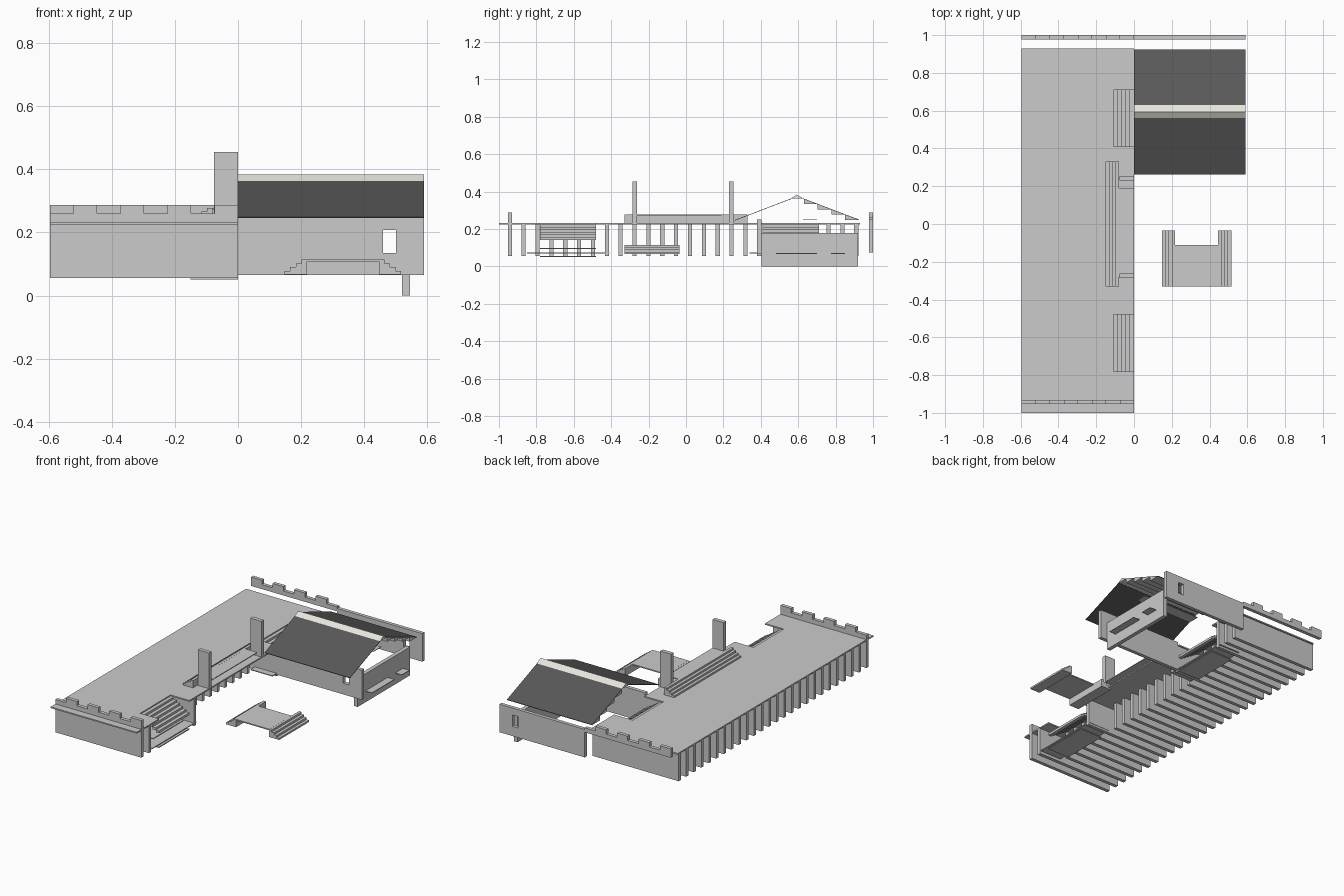
import bpy, bmesh

if "Cube" in bpy.data.objects:
    bpy.data.objects.remove(bpy.data.objects["Cube"])

light = bpy.data.materials.new("ridge_light")
light.diffuse_color = (0.8, 0.78, 0.72, 1)
light.use_nodes = True
light.node_tree.nodes["Principled BSDF"].inputs["Base Color"].default_value = light.diffuse_color
dark = bpy.data.materials.new("roof_dark")
dark.diffuse_color = (0.1, 0.1, 0.1, 1)
dark.use_nodes = True
dark.node_tree.nodes["Principled BSDF"].inputs["Base Color"].default_value = dark.diffuse_color


def finish(name, bm, mat=None):
    bmesh.ops.recalc_face_normals(bm, faces=bm.faces)
    me = bpy.data.meshes.new(name)
    bm.to_mesh(me)
    bm.free()
    ob = bpy.data.objects.new(name, me)
    if mat:
        me.materials.append(mat)
    bpy.context.collection.objects.link(ob)
    return ob


def boxes(name, items, mat=None):
    """One object from boxes given as (x0, x1, y0, y1, z0, z1)."""
    bm = bmesh.new()
    for x0, x1, y0, y1, z0, z1 in items:
        vs = bmesh.ops.create_cube(bm, size=1)["verts"]
        for v in vs:
            v.co.x = x1 if v.co.x > 0 else x0
            v.co.y = y1 if v.co.y > 0 else y0
            v.co.z = z1 if v.co.z > 0 else z0
    return finish(name, bm, mat)


def prism(name, profile, x0, x1, mat=None):
    """Extrude a (y, z) profile along x."""
    bm = bmesh.new()
    f = bm.faces.new([bm.verts.new((x0, y, z)) for y, z in profile])
    ext = bmesh.ops.extrude_face_region(bm, geom=[f])["geom"]
    for v in ext:
        if isinstance(v, bmesh.types.BMVert):
            v.co.x = x1
    return finish(name, bm, mat)


L, R = -0.595, 0.59
ZD0, ZD1 = 0.224, 0.232
flights = [(-0.78, -0.48), (0.41, 0.71)]

# Deck with two notches for the stairs
deck = [(L, -0.13, -1, 0.93, ZD0, ZD1)]
for a, b in [(-1, -0.78), (-0.48, 0.41), (0.71, 0.93)]:
    deck.append((-0.13, 0, a, b, ZD0, ZD1))
boxes("deck", deck)

# Cross walls carrying the deck
ribs = []
for i in range(26):
    y = -0.942 + i * 0.0741
    full = y < -0.85 or y > 0.74 or -0.46 < y < -0.39 or 0.37 < y < 0.41
    ribs.append((L, 0 if full else -0.15, y - 0.011, y + 0.011, 0.055, ZD0))
boxes("deck_support_walls", ribs)

# Side stairs going down through the notches, with lower landings
for n, (a, b) in enumerate(flights):
    steps = []
    for i in range(6):
        x = -0.13 + i * 0.0217
        z = 0.225 - i * 0.0137
        steps.append((x, x + 0.0217, a, b, z - 0.015, z))
    boxes(f"side_stairs_{n}", steps)
    boxes(f"stair_landing_{n}", [
        (-0.15, 0, a, b, 0.05, 0.056),
        (-0.15, 0, a - 0.07, b + 0.07, 0.068, 0.073),
        (-0.15, -0.04, a, b, 0.093, 0.099)])

# Raised centre stairs, platform and two pillars
boxes("centre_stairs", [
    (-0.15 + i * 0.0175, -0.1325 + i * 0.0175, -0.33, 0.33,
     ZD1, 0.243 + i * 0.0115) for i in range(4)])
boxes("centre_platform", [(-0.08, 0, -0.28, 0.19, 0.272, 0.277)])
boxes("pillars", [(-0.076, 0, y, y + 0.025, ZD1, 0.455) for y in (-0.287, 0.23)])

# Battlements at both ends
seg = -L / 8
for name, y0, y1, odd in [("front_battlement", -0.953, -0.931, 1),
                          ("back_battlement", 0.978, 1.0, 0)]:
    parts = [(L, 0, y0, y1, ZD1, 0.26)]
    for i in range(odd, 8, 2):
        parts.append((L + i * seg, L + (i + 1) * seg, y0, y1, 0.26, 0.287))
    boxes(name, parts)


# House walls with a window opening at the right
def window_wall(name, y0, y1, z0):
    boxes(name, [(0, 0.46, y0, y1, z0, 0.25), (0.50, R, y0, y1, z0, 0.25),
                 (0.46, 0.50, y0, y1, z0, 0.135), (0.46, 0.50, y0, y1, 0.207, 0.25)])


window_wall("house_front_wall", 0.38, 0.403, 0.065)
window_wall("house_back_wall", 0.978, 1.0, 0.075)
boxes("house_side_wall", [(0.52, 0.545, 0.403, 0.92, 0, 0.178)])
boxes("side_ledges", [(0.545, R, 0.48, 0.70, 0.067, 0.071),
                      (0.545, R, 0.775, 0.85, 0.067, 0.071)])
boxes("upper_slab", [(0.1, 0.5, 0.625, 0.70, 0.248, 0.251)])

# Gable roof: thin slopes, ridge cap and saw-tooth battens behind
prism("roof_front_slope", [(0.262, 0.248), (0.565, 0.364), (0.565, 0.361), (0.262, 0.245)], 0, R, dark)
prism("roof_back_slope", [(0.625, 0.364), (0.925, 0.25), (0.925, 0.247), (0.625, 0.361)], 0, R, dark)
prism("roof_ridge", [(0.56, 0.362), (0.592, 0.383), (0.63, 0.362)], 0, R, light)
for i in range(4):
    y = 0.63 + i * 0.0737
    z = 0.361 - i * 0.028
    prism(f"roof_batten_{i}", [(y, z), (y + 0.0737, z - 0.028), (y, z - 0.028)], 0, R)

# Free-standing stepped platform in the yard
steps = []
for i in range(4):
    w = 0.0175
    top = 0.077 + i * 0.0125
    for x in (0.148 + i * w, 0.516 - (i + 1) * w):
        steps.append((x, x + w, -0.33, -0.035, 0.066, top))
boxes("yard_steps", steps)
boxes("yard_platform", [(0.215, 0.449, -0.33, -0.11, 0.108, 0.115)])
